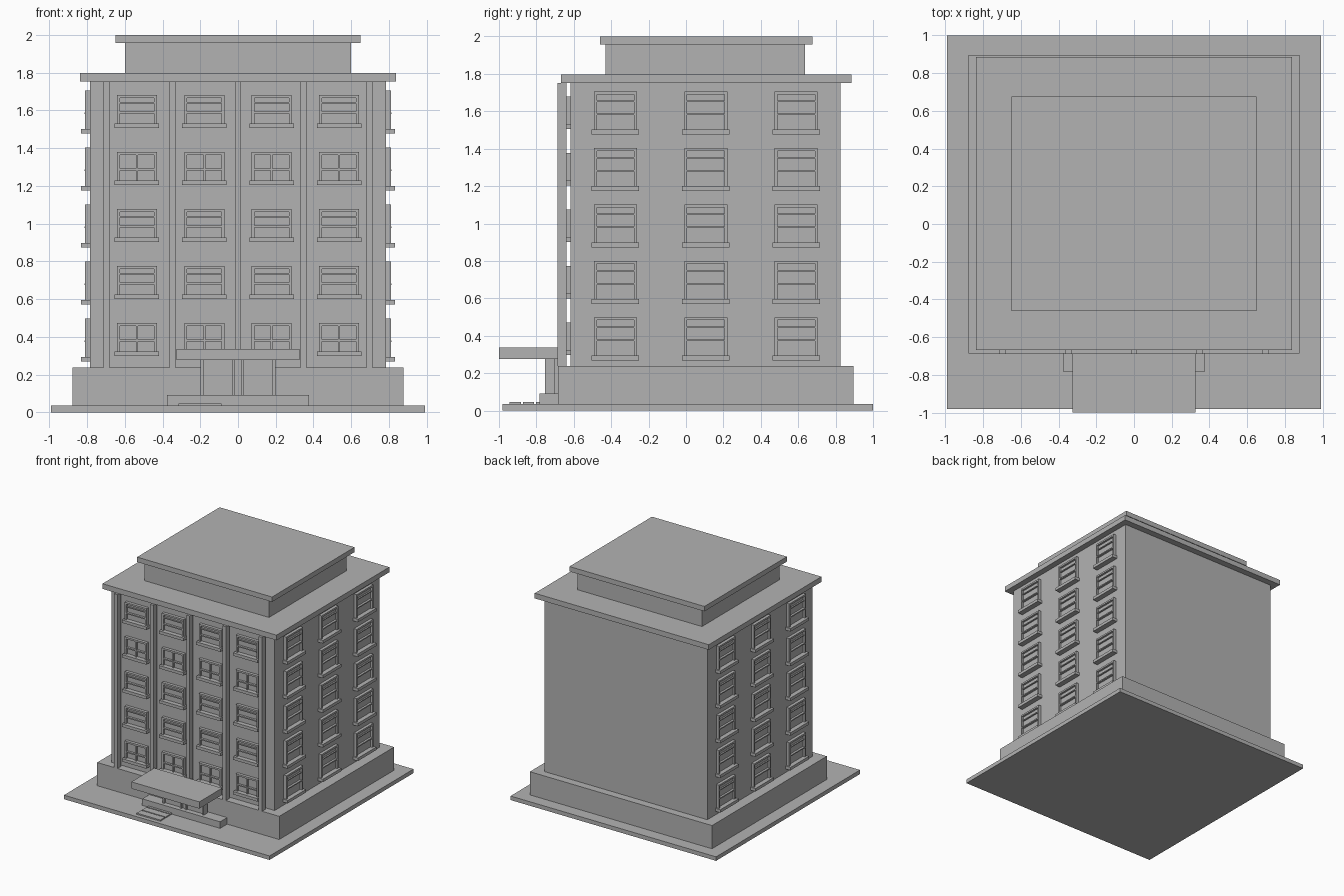
import bpy, bmesh
from mathutils import Matrix, Vector

cube = bpy.data.objects.get("Cube")
if cube:
    bpy.data.objects.remove(cube, do_unlink=True)

stone = bpy.data.materials.new("plain_grey")
stone.use_nodes = True
GREY = (0.45, 0.45, 0.45, 1)
stone.diffuse_color = GREY
stone.node_tree.nodes["Principled BSDF"].inputs["Base Color"].default_value = GREY


def make(name, boxes, matrix=Matrix()):
    """One object from boxes given as (x range, y range, z range)."""
    bm = bmesh.new()
    for spans in boxes:
        centre = Vector([(a + b) / 2 for a, b in spans])
        size = [b - a for a, b in spans]
        bmesh.ops.create_cube(bm, size=1, matrix=Matrix.Translation(centre) @ Matrix.Diagonal((*size, 1)))
    bm.transform(matrix)
    mesh = bpy.data.meshes.new(name)
    bm.to_mesh(mesh)
    bm.free()
    mesh.materials.append(stone)
    obj = bpy.data.objects.new(name, mesh)
    bpy.context.collection.objects.link(obj)
    return obj


def sym(half):
    return (-half, half)


def window(name, matrix, width, height, cross):
    """Window facing local -y, with its sill bottom centred on the origin."""
    w, t, sill = width / 2, 0.015, 0.026
    make(name + "_frame", [
        ((-w, -w + t), (-0.026, 0.005), (sill, height)),
        ((w - t, w), (-0.026, 0.005), (sill, height)),
        ((-w + t, w - t), (-0.026, 0.005), (height - t, height)),
    ], matrix)
    make(name + "_sill", [(sym(w + 0.012), (-0.047, 0.005), (0, sill))], matrix)
    make(name + "_pane", [(sym(w - t), (-0.008, 0.005), (sill, height - t))], matrix)
    mid = height * 0.47
    bars = [(sym(w - t), (-0.027, -0.008), (mid - 0.005, mid + 0.005))]
    if cross:
        bars.append((sym(0.005), (-0.025, -0.008), (sill, height - t)))
    else:
        bars.append((sym(w - t), (-0.02, -0.008), (height * 0.75, height * 0.75 + 0.008)))
    make(name + "_bars", bars, matrix)


# Main masses, from the ground up
make("ground_slab", [(sym(0.99), (-0.98, 1.0), (0, 0.035))])
make("plinth", [(sym(0.877), (-0.685, 0.895), (0.035, 0.237))])
make("main_block", [(sym(0.785), (-0.617, 0.827), (0.237, 1.752))])
make("roof_slab", [(sym(0.838), (-0.667, 0.884), (1.752, 1.797))])
make("penthouse", [(sym(0.6), (-0.43, 0.637), (1.797, 1.957))])
make("penthouse_cap", [(sym(0.65), (-0.46, 0.675), (1.957, 2.0))])

# Slim pilasters standing just clear of the front wall
for i in range(5):
    x = (i - 2) * 0.348
    make(f"pilaster_{i + 1}", [((x - 0.016, x + 0.016), (-0.688, -0.639), (0.237, 1.752))])

# Windows on the front and both sides
for floor in range(5):
    lift = floor * 0.302
    for col in range(4):
        place = Matrix.Translation(((col - 1.5) * 0.357, -0.617, 0.297 + lift))
        window(f"front_window_{floor + 1}_{col + 1}", place, 0.212, 0.175, floor in (0, 3))
    for side, label in ((1, "left"), (-1, "right")):
        turn = Matrix.Rotation(side * 1.5707963, 4, "Z")
        for col in range(3):
            place = Matrix.Translation((side * 0.785, -0.377 + col * 0.483, 0.268 + lift))
            window(f"{label}_window_{floor + 1}_{col + 1}", place @ turn, 0.23, 0.23, False)

# Entrance: canopy, landing, doors and low steps
make("canopy", [(sym(0.327), (-1.0, -0.685), (0.277, 0.336))])
make("landing", [(sym(0.375), (-0.782, -0.685), (0.035, 0.092))])
make("doors", [(span, (-0.737, -0.7), (0.092, 0.277)) for span in ((-0.188, -0.028), (0.028, 0.188))])
make("door_posts", [((x - 0.007, x + 0.007), (-0.754, -0.7), (0.092, 0.277)) for x in (-0.191, -0.023, 0.023, 0.191)])
make("door_centre_post", [(sym(0.016), (-0.737, -0.685), (0.092, 0.277))])
make("entrance_steps", [((-0.315, -0.087), span, (0.035, 0.046))
                        for span in ((-0.944, -0.882), (-0.872, -0.812), (-0.802, -0.78))])
